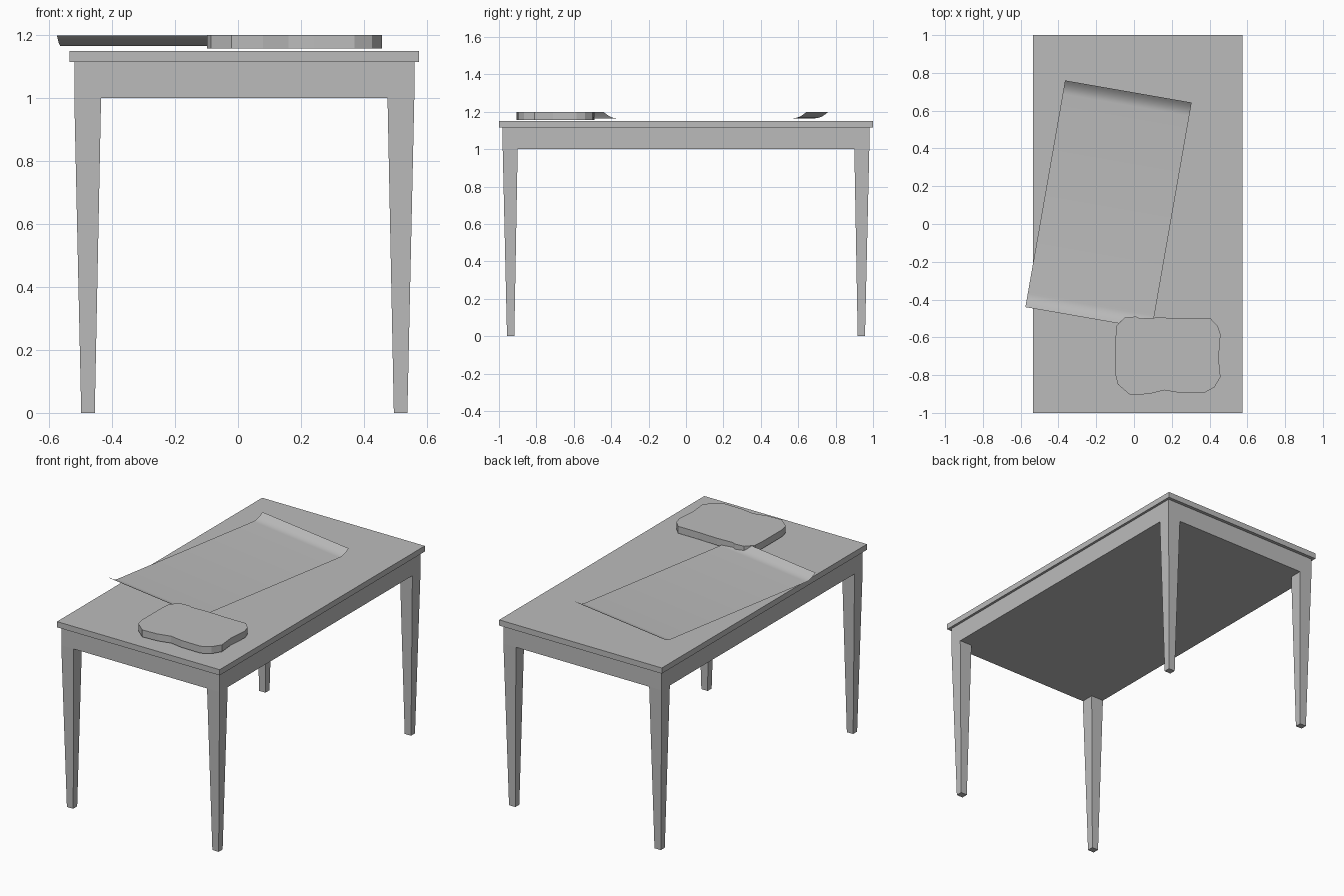
import bpy, bmesh, math
from mathutils import Vector

cube = bpy.data.objects.get("Cube")
if cube:
    bpy.data.objects.remove(cube, do_unlink=True)

grey = bpy.data.materials.new("plain grey")
grey.use_nodes = True
GREY = (0.5, 0.5, 0.5, 1)
grey.diffuse_color = GREY
grey.node_tree.nodes["Principled BSDF"].inputs["Base Color"].default_value = GREY

CX = 0.02  # table centre line


def finish(name, bm, fix_normals=True):
    if fix_normals:
        bmesh.ops.recalc_face_normals(bm, faces=bm.faces)
    mesh = bpy.data.meshes.new(name)
    bm.to_mesh(mesh)
    bm.free()
    mesh.materials.append(grey)
    obj = bpy.data.objects.new(name, mesh)
    bpy.context.collection.objects.link(obj)
    return obj


def loft(name, low, high, z0, z1):
    """Closed solid between two matching outlines."""
    bm = bmesh.new()
    a = [bm.verts.new((x, y, z0)) for x, y in low]
    b = [bm.verts.new((x, y, z1)) for x, y in high]
    bm.faces.new(a)
    bm.faces.new(b)
    n = len(a)
    for i in range(n):
        j = (i + 1) % n
        bm.faces.new((a[i], a[j], b[j], b[i]))
    return finish(name, bm)


def rect(x0, x1, y0, y1):
    return [(x0, y0), (x1, y0), (x1, y1), (x0, y1)]


def box(name, hx, hy, z0, z1):
    outline = rect(CX - hx, CX + hx, -hy, hy)
    return loft(name, outline, outline, z0, z1)


def sheet(name, corner, along, across, profile):
    """Thin paper: profile gives (fraction along, height)."""
    bm = bmesh.new()
    c, u, v = Vector(corner), Vector(along), Vector(across)
    rows = []
    for t, z in profile:
        p, q = c + u * t, c + u * t + v
        rows.append((bm.verts.new((p.x, p.y, z)), bm.verts.new((q.x, q.y, z))))
    for (a, b), (d, e) in zip(rows, rows[1:]):
        bm.faces.new((a, d, e, b))
    bmesh.ops.recalc_face_normals(bm, faces=bm.faces)
    for f in bm.faces:
        f.normal_update()
        if f.normal.z < 0:
            f.normal_flip()
    obj = finish(name, bm, False)
    for poly in obj.data.polygons:
        poly.use_smooth = True
    return obj


# Table top and solid frame below it
box("table_top", 0.555, 1.0, 1.115, 1.15)
box("table_frame", 0.54, 0.98, 1.0, 1.115)

# Four tapered legs
for sx, side in ((-1, "right"), (1, "left")):
    for sy, end in ((-1, "front"), (1, "back")):
        low = rect(CX + sx * 0.475, CX + sx * 0.518, sy * 0.918, sy * 0.957)
        high = rect(CX + sx * 0.455, CX + sx * 0.54, sy * 0.9, sy * 0.98)
        loft(f"{end}_{side}_leg", low, high, 0, 1.0)

# Large sheet with both ends curling up
CURL, FLAT, RISE, STEPS = 0.06, 1.165, 0.034, 6
start = [(CURL * i / STEPS, FLAT + RISE * (1 - i / STEPS) ** 2) for i in range(STEPS + 1)]
ending = [(1 - t, z) for t, z in reversed(start)]
sheet("large_paper", (-0.365, 0.76), (-0.21, -1.2), (0.67, -0.117), start + ending)

# Two small flat sheets half hidden under it
flat = [(0, 1.153), (1, 1.153)]
sheet("back_small_paper", (0.52, 0.31), (-0.206, -0.283), (-0.405, 0.29), flat)
sheet("front_small_paper", (0.45, -0.207), (0.096, -0.488), (-0.343, -0.067), flat)

# Slab with a worn, uneven outline
edge = [(-.093, -.54), (-.05, -.495), (.01, -.49), (.03, -.5), (.135, -.495),
        (.27, -.5), (.405, -.5), (.443, -.54), (.458, -.585), (.448, -.71),
        (.458, -.81), (.425, -.865), (.37, -.895), (.24, -.893), (.16, -.88),
        (.08, -.9), (-.02, -.905), (-.085, -.85), (-.098, -.8), (-.098, -.61)]
loft("slab", edge, edge, 1.157, 1.2)
